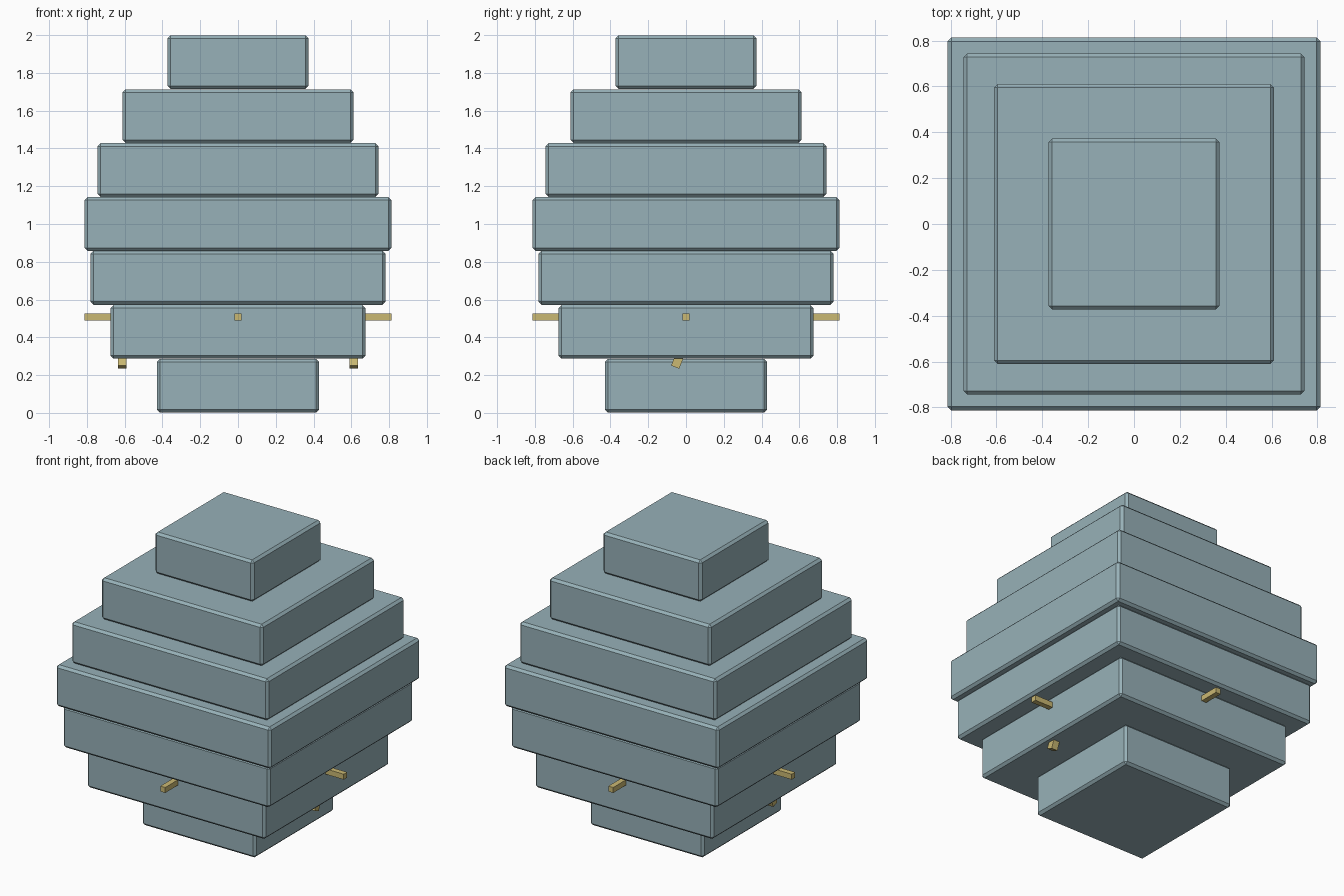
import bpy
import math
from mathutils import Matrix, Vector

if "Cube" in bpy.data.objects:
    bpy.data.objects.remove(bpy.data.objects["Cube"], do_unlink=True)


def make_material(name, color):
    mat = bpy.data.materials.new(name)
    mat.use_nodes = True
    mat.diffuse_color = (*color, 1)
    mat.node_tree.nodes["Principled BSDF"].inputs["Base Color"].default_value = (*color, 1)
    return mat


blue_grey = make_material("blue_grey", (0.31, 0.44, 0.48))
gold = make_material("gold", (0.59, 0.48, 0.17))


def box(name, center, size, mat, bevel=0.0, tilt=0.0):
    bpy.ops.mesh.primitive_cube_add(size=1, location=center, rotation=(tilt, 0, 0))
    obj = bpy.context.object
    obj.name = name
    obj.data.transform(Matrix.Diagonal((*size, 1)))
    obj.data.materials.append(mat)
    if bevel:
        mod = obj.modifiers.new("chamfer", "BEVEL")
        mod.width = bevel
        mod.segments = 1
    return obj


# Stacked square tiers with chamfered edges
half_widths = [0.43, 0.675, 0.782, 0.813, 0.744, 0.611, 0.373]
pitch = 2 / len(half_widths)
for i, half in enumerate(half_widths):
    z = pitch * (i + 0.5)
    box(f"tier_{i + 1}", (0, 0, z), (half * 2, half * 2, pitch - 0.002), blue_grey, 0.016)

# Horizontal pegs on the four sides of the second tier
reach, root, thick = 0.813, 0.6, 0.037
for side, dx, dy in (("left", 1, 0), ("right", -1, 0), ("front", 0, -1), ("back", 0, 1)):
    mid, length = (reach + root) / 2, reach - root
    size = (length if dx else thick, length if dy else thick, thick)
    box(f"{side}_peg", (dx * mid, dy * mid, 0.507), size, gold)

# Short slanted pegs hanging under the second tier
tilt = -math.radians(21)
length = 0.12
axis = Vector((0, -math.sin(tilt), math.cos(tilt)))
for side, sx in (("left", 1), ("right", -1)):
    tip = Vector((sx * 0.613, -0.057, 0.242))
    box(f"{side}_slanted_peg", tip + axis * length / 2, (0.046, 0.046, length), gold, tilt=tilt)
